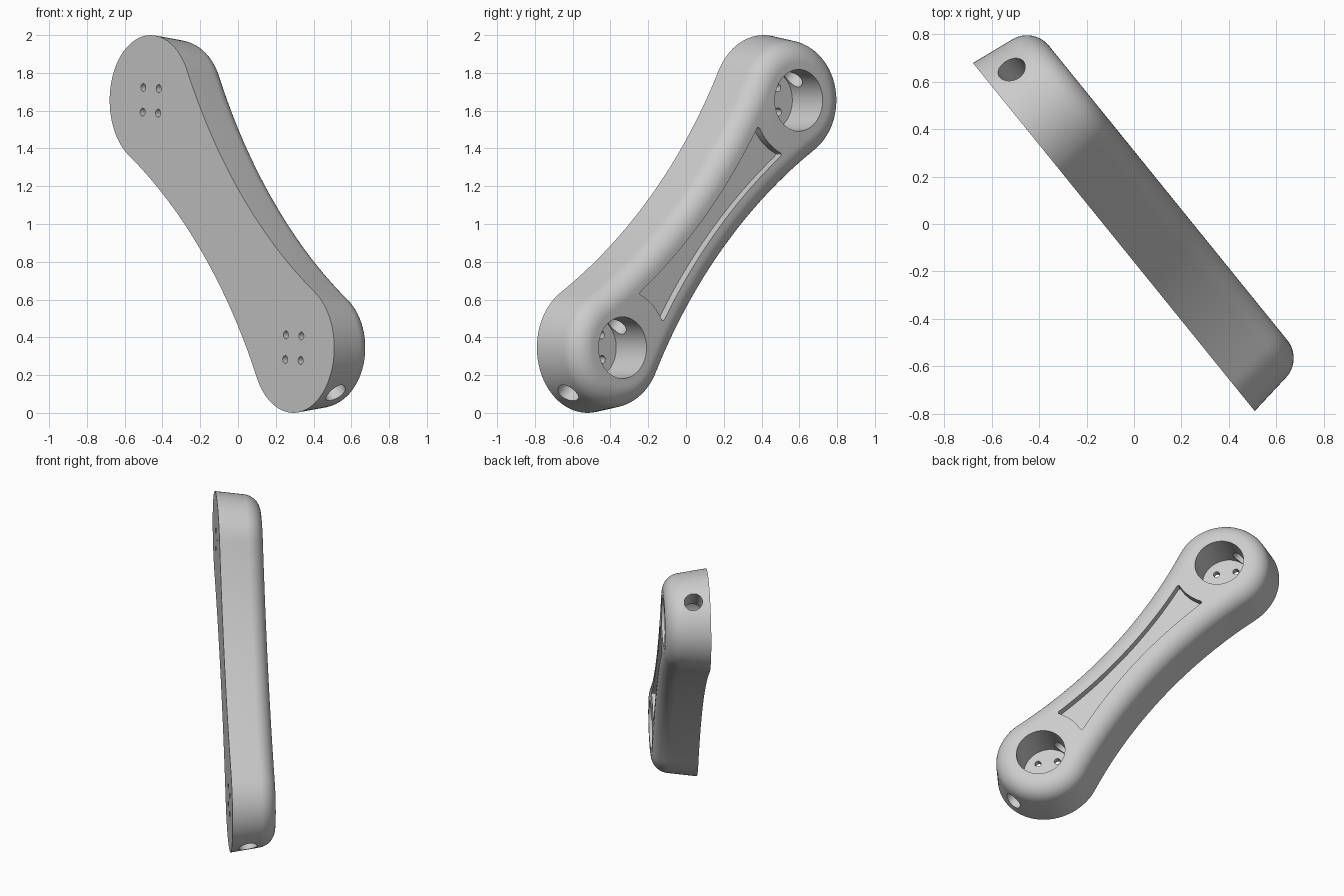
import bpy, bmesh
from math import sin, cos, tan, atan2, hypot, sqrt, pi, radians
from mathutils import Matrix, Vector

cube = bpy.data.objects.get("Cube")
if cube:
    bpy.data.objects.remove(cube, do_unlink=True)

# Link dimensions, in a frame with x along the link and z out of its flat face
END_R, WAIST, REACH = 0.345, 0.225, 0.888
THICK, FILLET, DRAFT = 0.295, 0.12, radians(8)
ARC_R = (REACH**2 + WAIST**2 - END_R**2) / (2 * (END_R - WAIST))
ARC_Y = WAIST + ARC_R

grey = bpy.data.materials.new("light grey")
grey.use_nodes = True
grey.diffuse_color = (0.6, 0.6, 0.6, 1)
grey.node_tree.nodes["Principled BSDF"].inputs["Base Color"].default_value = (0.6, 0.6, 0.6, 1)


def arc(cx, cy, r, start, end, n):
    return [(cx + r * cos(start + (end - start) * i / n),
             cy + r * sin(start + (end - start) * i / n)) for i in range(n + 1)]


def loft(name, rings):
    """Closed solid through a list of (outline, height) rings."""
    bm = bmesh.new()
    loops = [[bm.verts.new((x, y, h)) for x, y in outline] for outline, h in rings]
    for low, high in zip(loops, loops[1:]):
        for i in range(len(low)):
            j = (i + 1) % len(low)
            bm.faces.new((low[i], low[j], high[j], high[i]))
    bm.faces.new(loops[0][::-1])
    bm.faces.new(loops[-1])
    bmesh.ops.recalc_face_normals(bm, faces=bm.faces)
    mesh = bpy.data.meshes.new(name)
    bm.to_mesh(mesh)
    bm.free()
    mesh.materials.append(grey)
    obj = bpy.data.objects.new(name, mesh)
    bpy.context.collection.objects.link(obj)
    return obj


def link_outline(inset):
    """Two round ends joined by tangent hollow sides, moved inwards by inset."""
    t = atan2(ARC_Y, -REACH)
    s = atan2(-ARC_Y, REACH)
    half = arc(REACH, 0, END_R - inset, -t, t, 48)
    half += arc(0, ARC_Y, ARC_R + inset, s, -pi - s, 32)[1:-1]
    return half + [(-x, -y) for x, y in half]


def pocket_outline(inset, end_x):
    """Hollow-sided slot whose ends curve around the sockets."""
    r = ARC_R + inset
    y = ARC_Y - sqrt(r * r - end_x**2)
    a = atan2(y, end_x - REACH)
    s = atan2(y - ARC_Y, end_x)
    half = arc(REACH, 0, hypot(end_x - REACH, y), 2 * pi - a, a, 12)
    half += arc(0, ARC_Y, r, s, -pi - s, 32)[1:-1]
    return half + [(-x, -y) for x, y in half]


def rod(name, r, x, y, low, high, n):
    circle = arc(x, y, r, 0, 2 * pi, n)[:-1]
    return loft(name, [(circle, low), (circle, high)])


# Body: drafted wall, then a rounded upper edge
centre_h = THICK - FILLET
centre_in = tan(DRAFT) * centre_h + FILLET / cos(DRAFT)
rings = [(link_outline(0), 0)]
for i in range(13):
    p = DRAFT + (pi / 2 - DRAFT) * i / 12
    rings.append((link_outline(centre_in - FILLET * cos(p)), centre_h + FILLET * sin(p)))
body = loft("link_body", rings)

# Cutters: sockets, screw holes, pocket and the lengthwise channel
cutters = []
for side in (-1, 1):
    cutters.append(rod("socket_cutter", 0.163, side * REACH, 0, 0.04, 0.5, 64))
    for dx, dy in ((1, 0), (-1, 0), (0, 1), (0, -1)):
        cutters.append(rod("screw_cutter", 0.021, side * REACH + dx * 0.092, dy * 0.092,
                           -0.1, 0.1, 20))

slot = pocket_outline(0.17, 0.605)
pocket = loft("pocket_cutter", [(slot, THICK - 0.05), (slot, 0.5)])
bm = bmesh.new()
bm.from_mesh(pocket.data)
corners = [e for e in bm.edges if abs(e.verts[0].co.z - e.verts[1].co.z) > 0.1
           and e.calc_face_angle() > 0.8]
bmesh.ops.bevel(bm, geom=corners, offset=0.025, segments=5, profile=0.5, affect='EDGES')
bm.to_mesh(pocket.data)
bm.free()
cutters.append(pocket)

channel = rod("channel_cutter", 0.06, 0, 0, -1.5, 1.5, 40)
channel.data.transform(Matrix.Translation((0, 0, 0.11)) @ Matrix.Rotation(pi / 2, 4, 'Y'))
cutters.append(channel)

bpy.ops.object.select_all(action='DESELECT')
body.select_set(True)
bpy.context.view_layer.objects.active = body
for cutter in cutters:
    mod = body.modifiers.new("cut", 'BOOLEAN')
    mod.operation, mod.solver, mod.object = 'DIFFERENCE', 'EXACT', cutter
    bpy.ops.object.modifier_apply(modifier=mod.name)
    bpy.data.objects.remove(cutter, do_unlink=True)

# Stand the link up diagonally with its flat face upright
across = Vector((0.629, -0.777, 0)).normalized()
up = Vector((0, 0, 1))
along = (up * 0.655 - across * 0.6).normalized()
normal = up.cross(across)
side = normal.cross(along)
pose = Matrix((along, side, normal)).transposed().to_4x4()
body.data.transform(Matrix.Translation((-0.085, -0.055, 1)) @ pose)
bpy.ops.object.shade_smooth_by_angle(angle=radians(30))
